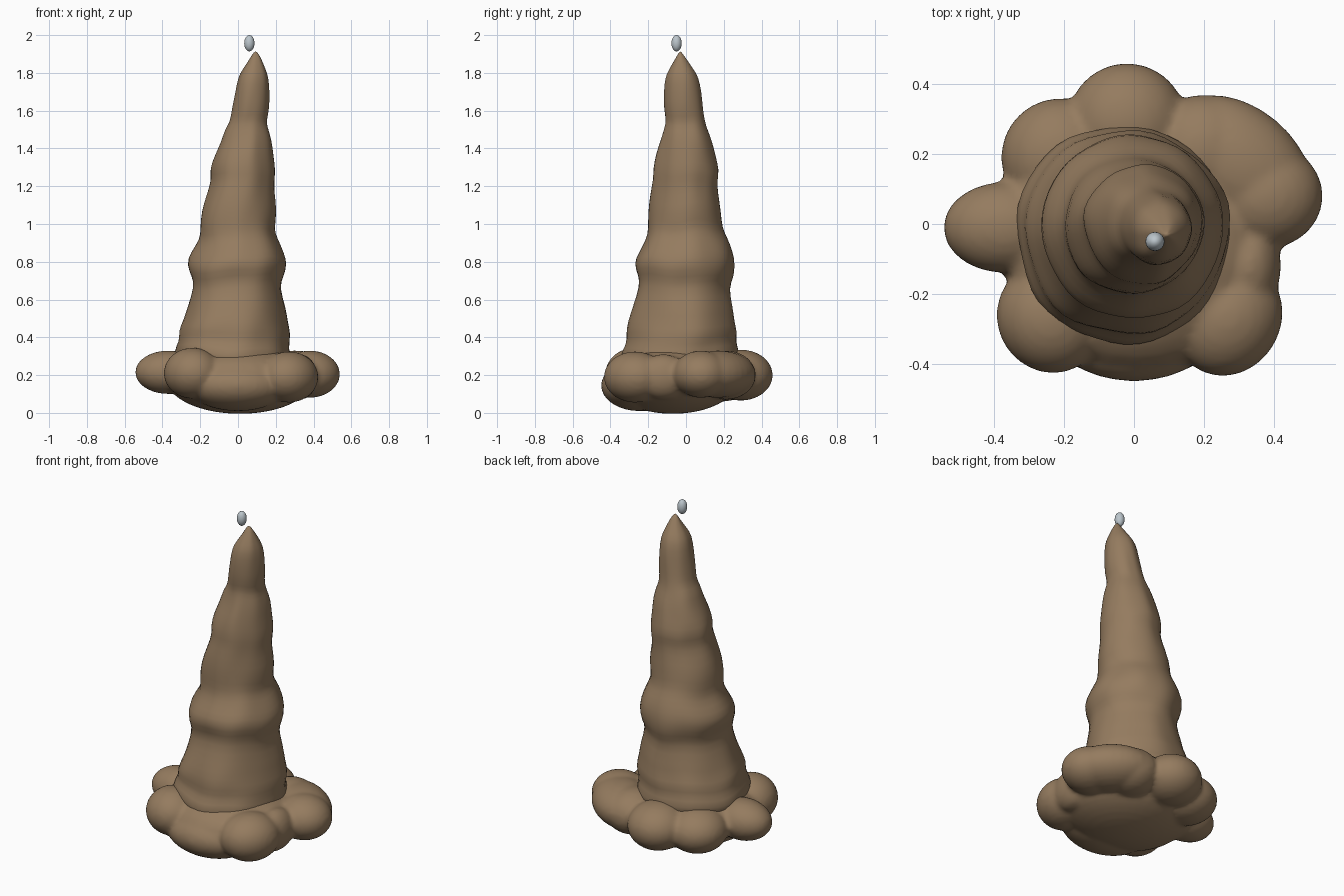
import bpy, bmesh, math, random
from mathutils import Matrix, Vector, noise

if "Cube" in bpy.data.objects:
    bpy.data.objects.remove(bpy.data.objects["Cube"], do_unlink=True)
random.seed(4)


def make_material(name, color):
    mat = bpy.data.materials.new(name)
    mat.use_nodes = True
    mat.diffuse_color = color
    mat.node_tree.nodes["Principled BSDF"].inputs["Base Color"].default_value = color
    return mat


def finish(name, bm, mat):
    bmesh.ops.recalc_face_normals(bm, faces=bm.faces)
    mesh = bpy.data.meshes.new(name)
    bm.to_mesh(mesh)
    bm.free()
    mesh.materials.append(mat)
    mesh.shade_smooth()
    obj = bpy.data.objects.new(name, mesh)
    bpy.context.collection.objects.link(obj)
    return obj


def add_blob(bm, center, radii, turn=0):
    matrix = (Matrix.Translation(center) @ Matrix.Rotation(math.radians(turn), 4, "Z")
              @ Matrix.Diagonal((*radii, 1)))
    bmesh.ops.create_uvsphere(bm, u_segments=32, v_segments=20, radius=1, matrix=matrix)


stone = make_material("brown stone", (0.30, 0.20, 0.115, 1))
water = make_material("pale grey water", (0.50, 0.56, 0.60, 1))

# Tapering column: height, left edge, right edge, front edge, back edge
rings = [
    (0.20, -.34, .29, -.34, .29), (0.33, -.34, .28, -.35, .28),
    (0.37, -.31, .27, -.31, .26), (0.43, -.31, .27, -.31, .275),
    (0.48, -.28, .25, -.30, .26), (0.56, -.26, .245, -.275, .25),
    (0.67, -.24, .22, -.25, .22), (0.72, -.25, .24, -.26, .25),
    (0.79, -.275, .26, -.28, .26), (0.85, -.25, .245, -.245, .245),
    (0.92, -.20, .215, -.21, .21), (0.97, -.20, .19, -.20, .185),
    (1.06, -.195, .205, -.20, .19), (1.16, -.16, .19, -.185, .17),
    (1.23, -.135, .19, -.17, .165), (1.28, -.145, .195, -.17, .175),
    (1.36, -.12, .185, -.155, .155), (1.44, -.085, .18, -.13, .14),
    (1.50, -.07, .165, -.115, .115), (1.545, -.04, .15, -.105, .10),
    (1.60, -.035, .165, -.115, .09), (1.70, -.015, .165, -.115, .08),
    (1.78, .0, .16, -.11, .065), (1.82, .025, .145, -.09, .04),
    (1.87, .06, .125, -.06, .005), (1.905, .08, .105, -.04, -.02),
]
SIDES = 24
bm = bmesh.new()
loops = []
for z, left, right, front, back in rings:
    loop = []
    for i in range(SIDES):
        a = math.tau * i / SIDES
        radius = 1.015 + 0.09 * noise.noise(Vector((math.cos(a) * 2, math.sin(a) * 2, z * 5)))
        drape = 0.03 * noise.noise(Vector((math.cos(a) * 1.5, math.sin(a) * 1.5, z * 2)))
        x = (left + right) / 2 + (right - left) / 2 * radius * math.cos(a)
        y = (front + back) / 2 + (back - front) / 2 * radius * math.sin(a)
        loop.append(bm.verts.new((x, y, z + drape * min(1, 2 - z))))
    loops.append(loop)
for low, high in zip(loops, loops[1:]):
    for i in range(SIDES):
        j = (i + 1) % SIDES
        bm.faces.new((low[i], low[j], high[j], high[i]))
bm.faces.new(loops[0])
tip = bm.verts.new((.093, -.03, 1.915))
for i in range(SIDES):
    bm.faces.new((loops[-1][i], loops[-1][(i + 1) % SIDES], tip))
column = finish("rippled_column", bm, stone)
sub = column.modifiers.new("soften", "SUBSURF")
sub.levels = sub.render_levels = 1

# Lobed foot, fused from overlapping mounds
bm = bmesh.new()
add_blob(bm, (.01, -.07, .18), (.39, .35, .185))            # core
add_blob(bm, (-.03, -.03, .24), (.345, .345, .115))         # collar
add_blob(bm, (-.37, -.01, .215), (.175, .13, .115))         # left mound
add_blob(bm, (-.02, .29, .20), (.17, .17, .135), -15)       # back mound
add_blob(bm, (-.21, .19, .19), (.17, .17, .13))             # back corner mound
add_blob(bm, (.38, .08, .205), (.16, .15, .125))            # broad side mounds
add_blob(bm, (.30, .17, .205), (.24, .165, .125), -40)
add_blob(bm, (.20, .21, .20), (.16, .16, .13))
add_blob(bm, (.27, -.27, .19), (.15, .17, .135), -30)       # front corner mounds
add_blob(bm, (.33, -.12, .19), (.09, .14, .12))
add_blob(bm, (-.24, -.27, .21), (.15, .16, .135), 35)
add_blob(bm, (0, -.25, .145), (.27, .20, .135))             # front mound
foot = finish("lobed_foot", bm, stone)
remesh = foot.modifiers.new("fuse", "REMESH")
remesh.mode = "VOXEL"
remesh.voxel_size = 0.014
remesh.use_smooth_shade = True
smooth = foot.modifiers.new("soften", "SMOOTH")
smooth.factor = 0.5
smooth.iterations = 5

# Falling drop above the tip
bm = bmesh.new()
add_blob(bm, (.06, -.05, 1.957), (.027, .027, .043))
finish("water_drop", bm, water)
